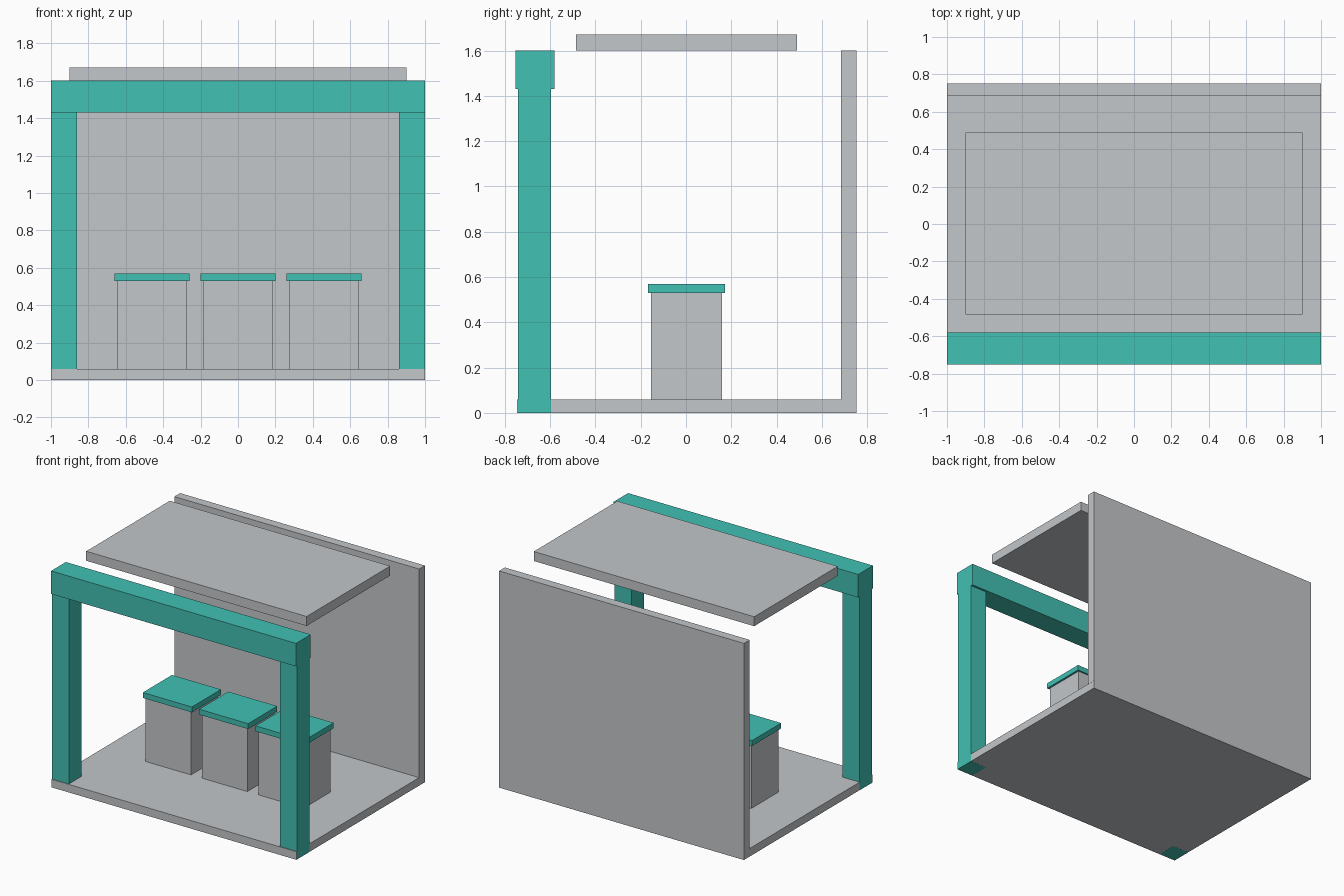
import bpy

cube = bpy.data.objects.get("Cube")
if cube:
    bpy.data.objects.remove(cube, do_unlink=True)


def material(name, rgb):
    mat = bpy.data.materials.new(name)
    mat.use_nodes = True
    color = (*rgb, 1.0)
    mat.diffuse_color = color
    mat.node_tree.nodes["Principled BSDF"].inputs["Base Color"].default_value = color
    return mat


grey = material("light_grey", (0.546, 0.571, 0.591))
teal = material("teal", (0.054, 0.533, 0.456))


def box(name, xs, ys, zs, mat):
    """Box spanning the given x, y and z ranges."""
    spans = (xs, ys, zs)
    bpy.ops.mesh.primitive_cube_add(size=1)
    obj = bpy.context.object
    obj.name = name
    obj.location = [(a + b) / 2 for a, b in spans]
    obj.scale = [b - a for a, b in spans]
    bpy.ops.object.transform_apply(location=True, rotation=False, scale=True)
    obj.data.materials.append(mat)
    return obj


# Shell: floor, back wall and floating roof panel
box("floor", (-0.9995, 0.9995), (-0.747, 0.752), (0.0005, 0.06), grey)
box("back_wall", (-1, 1), (0.685, 0.752), (0.06, 1.6), grey)
box("roof_panel", (-0.9, 0.9), (-0.485, 0.49), (1.6, 1.67), grey)

# Front frame: posts run through the floor and carry a wider beam
for side, name in ((-1, "right_post"), (1, "left_post")):
    xs = sorted((side * 0.862, side))
    box(name, xs, (-0.742, -0.597), (0, 1.43), teal)
box("front_beam", (-1, 1), (-0.752, -0.58), (1.43, 1.6), teal)

# Row of three counters with overhanging tops
for i, name in enumerate(("right", "middle", "left")):
    x = (i - 1) * 0.46
    box(name + "_counter", (x - 0.185, x + 0.185), (-0.155, 0.16), (0.06, 0.53), grey)
    box(name + "_counter_top", (x - 0.2, x + 0.2), (-0.167, 0.172), (0.53, 0.57), teal)
